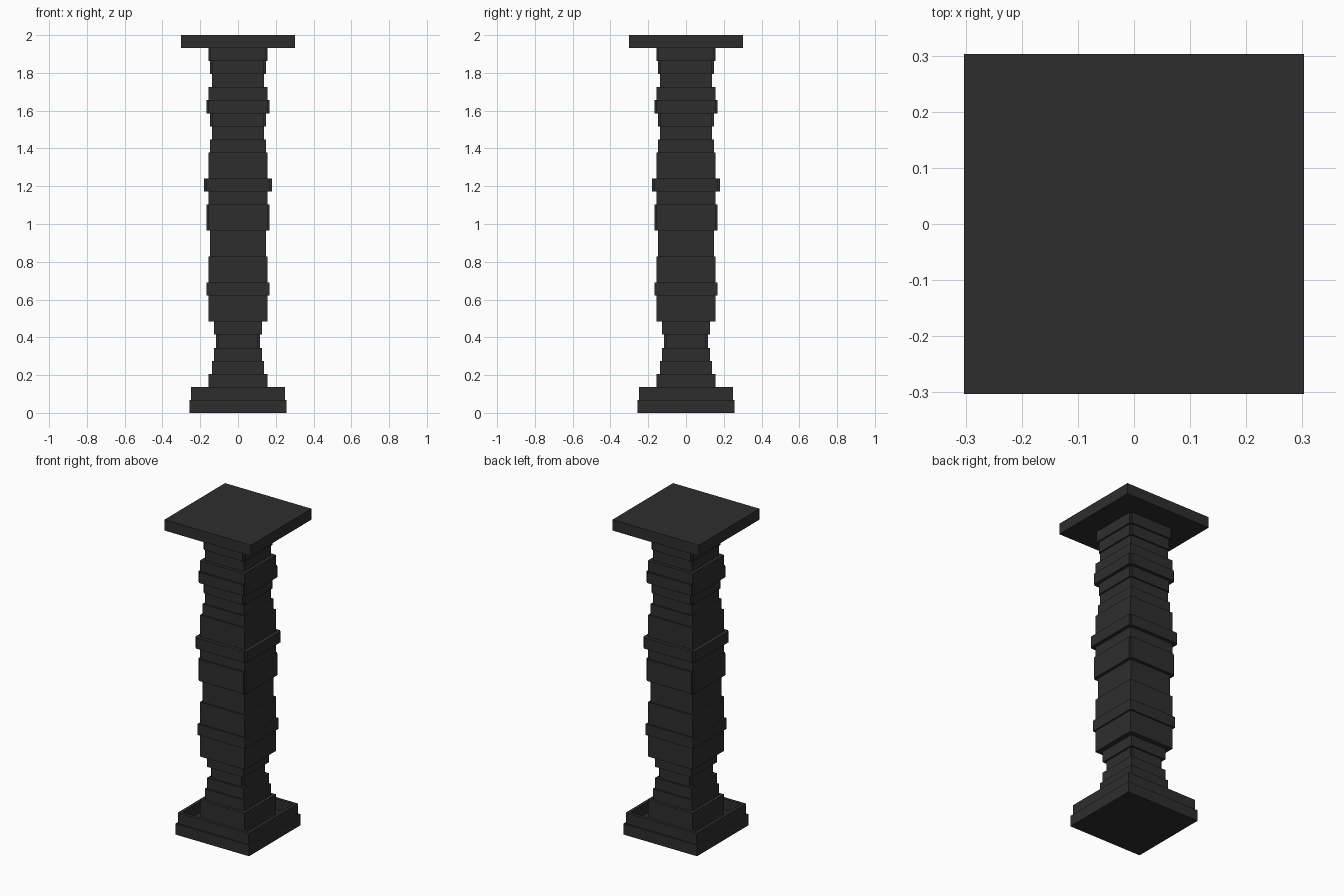
import bpy
import bmesh

cube = bpy.data.objects.get("Cube")
if cube:
    bpy.data.objects.remove(cube, do_unlink=True)

LAYER = 2 / 29      # height of one course of stone
NOTCH = 0.011       # size of the small corner cut on some courses

stone = bpy.data.materials.new("dark_stone")
stone.use_nodes = True
color = (0.027, 0.027, 0.027, 1)
stone.diffuse_color = color
bsdf = next(n for n in stone.node_tree.nodes if n.type == "BSDF_PRINCIPLED")
bsdf.inputs["Base Color"].default_value = color


def outline(half, notch):
    """Square outline, optionally with a small step cut from each corner."""
    inner = half - notch
    if notch:
        side = [(half, -inner), (half, inner), (inner, inner)]
    else:
        side = [(half, half)]
    points = []
    for _ in range(4):
        points += side
        side = [(-y, x) for x, y in side]
    return points


def finish(name, bm):
    bmesh.ops.recalc_face_normals(bm, faces=bm.faces)
    mesh = bpy.data.meshes.new(name)
    bm.to_mesh(mesh)
    bm.free()
    mesh.materials.append(stone)
    obj = bpy.data.objects.new(name, mesh)
    bpy.context.collection.objects.link(obj)
    return obj


def course(name, first, count, half, notch=0.0):
    """Square block spanning a number of layers."""
    bm = bmesh.new()
    face = bm.faces.new([bm.verts.new((x, y, first * LAYER))
                         for x, y in outline(half, notch)])
    top = bmesh.ops.extrude_face_region(bm, geom=[face], use_keep_orig=True)
    moved = [v for v in top["geom"] if isinstance(v, bmesh.types.BMVert)]
    bmesh.ops.translate(bm, verts=moved, vec=(0, 0, count * LAYER))
    return finish(name, bm)


def rim(name, first, half, wall):
    """Hollow square frame one layer tall."""
    bm = bmesh.new()
    loops = []
    for h, z in ((half, 0), (half, 1), (half - wall, 1), (half - wall, 0)):
        loops.append([bm.verts.new((x, y, (first + z) * LAYER))
                      for x, y in outline(h, 0)])
    for a, b in zip(loops, loops[1:] + loops[:1]):
        for i in range(4):
            j = (i + 1) % 4
            bm.faces.new((a[i], a[j], b[j], b[i]))
    return finish(name, bm)


# Base plate with a raised rim around the foot of the shaft
course("base_plate", 0, 1, 0.258)
rim("base_rim", 1, 0.248, 0.02)

# Shaft: (layers, half width, has corner notches), from bottom to top
shaft = [
    (2, 0.157, False), (1, 0.137, False), (1, 0.127, False),
    (1, 0.116, True), (1, 0.127, False), (2, 0.157, False),
    (1, 0.167, False), (2, 0.157, False), (2, 0.147, False),
    (2, 0.167, True), (1, 0.157, False), (1, 0.18, True),
    (2, 0.157, False), (1, 0.147, False), (1, 0.137, False),
    (1, 0.147, True), (1, 0.167, True), (1, 0.157, False),
    (1, 0.137, False), (1, 0.147, True), (1, 0.157, True),
]
layer = 1
for number, (count, half, notched) in enumerate(shaft, 1):
    course(f"shaft_course_{number}", layer, count, half, NOTCH if notched else 0)
    layer += count

# Wide flat slab on top
course("top_slab", layer, 1, 0.303)
